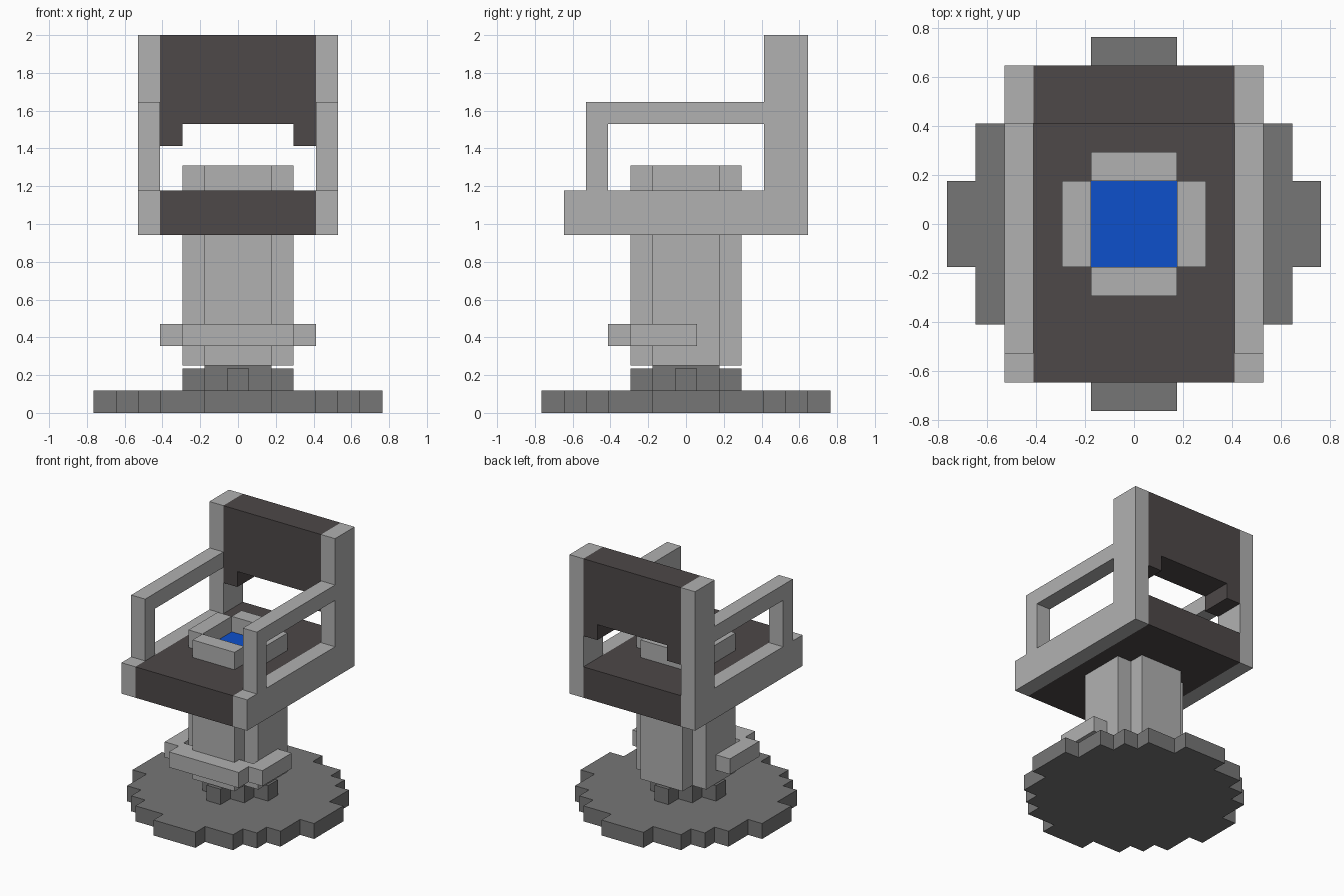
import bpy, bmesh
from mathutils import Vector

if "Cube" in bpy.data.objects:
    bpy.data.objects.remove(bpy.data.objects["Cube"])

U = 2 / 17  # one block of the model


def material(name, rgb):
    m = bpy.data.materials.new(name)
    m.diffuse_color = (*rgb, 1)
    m.use_nodes = True
    m.node_tree.nodes["Principled BSDF"].inputs["Base Color"].default_value = m.diffuse_color
    return m


LIGHT = material("light_grey", (0.44, 0.44, 0.44))
MID = material("mid_grey", (0.18, 0.18, 0.18))
DARK = material("dark_cushion", (0.075, 0.065, 0.065))
BLUE = material("blue_water", (0.004, 0.08, 0.6))


def prism(name, outline, lo, hi, mat, axis="z", mirror=False):
    """Extrude a flat outline (in blocks) from lo to hi along an axis."""
    place = {"x": lambda a, b, c: (c, a, b),
             "y": lambda a, b, c: (a, c, b),
             "z": lambda a, b, c: (a, b, c)}[axis]
    bm = bmesh.new()
    face = bm.faces.new([bm.verts.new(Vector(place(a, b, lo)) * U) for a, b in outline])
    new = bmesh.ops.extrude_face_region(bm, geom=[face])["geom"]
    verts = [g for g in new if isinstance(g, bmesh.types.BMVert)]
    bmesh.ops.translate(bm, verts=verts, vec=Vector(place(0, 0, hi - lo)) * U)
    bmesh.ops.recalc_face_normals(bm, faces=bm.faces)
    me = bpy.data.meshes.new(name)
    bm.to_mesh(me)
    bm.free()
    me.materials.append(mat)
    ob = bpy.data.objects.new(name, me)
    bpy.context.collection.objects.link(ob)
    if mirror:
        ob.modifiers.new("mirror", "MIRROR").use_mirror_merge = False
    return ob


def rect(x0, x1, y0, y1):
    return [(x0, y0), (x1, y0), (x1, y1), (x0, y1)]


def stepped(steps):
    """Four-way symmetric stair outline from (half width, half depth) steps."""
    q = []
    for i, (w, d) in enumerate(steps):
        q.append((w, d))
        if i + 1 < len(steps):
            q.append((steps[i + 1][0], d))
    out = q + [(-x, y) for x, y in reversed(q)]
    return out + [(-x, -y) for x, y in out]


# Round floor plate, star-shaped hub and its spindle
prism("base_plate", stepped([(6.5, 1.5), (5.5, 3.5), (4.5, 4.5), (3.5, 5.5), (1.5, 6.5)]), 0, 1, MID)
prism("base_hub", stepped([(2.5, 0.5), (1.5, 1.5), (0.5, 2.5)]), 1, 2, MID)
prism("spindle", rect(-1.5, 1.5, -1.5, 1.5), 2, 2.3, MID)

# Pedestal column with an open bowl rim at the top
prism("column", stepped([(2.5, 1.5), (1.5, 2.5)]), 2.13, 10, LIGHT)
prism("bowl_side_rim", rect(1.5, 2.5, -1.5, 1.5), 10, 11.13, LIGHT, mirror=True)
for name, y in (("bowl_front_rim", -2.5), ("bowl_back_rim", 1.5)):
    prism(name, rect(-1.5, 1.5, y, y + 1), 10, 11.13, LIGHT)
prism("bowl_water", rect(-1.5, 1.5, -1.5, 1.5), 10, 10.13, BLUE)

# U-shaped footrest around the front of the column
prism("footrest", [(-3.5, 0.5), (-3.5, -2.5), (-2.5, -2.5), (-2.5, -3.5), (2.5, -3.5), (2.5, -2.5),
                   (3.5, -2.5), (3.5, 0.5), (2.5, 0.5), (2.5, -2), (-2.5, -2), (-2.5, 0.5)], 3, 4, LIGHT)

# Dark seat and notched backrest
prism("seat", rect(-3.5, 3.5, -5.5, 5.5), 8, 10, DARK)
prism("backrest", [(-3.5, 12), (-2.5, 12), (-2.5, 13), (2.5, 13), (2.5, 12), (3.5, 12),
                   (3.5, 17), (-3.5, 17)], 3.5, 5.5, DARK, axis="y")

# Side frames and armrests, mirrored left and right
prism("side_frame", [(-5.5, 8), (5.5, 8), (5.5, 17), (3.5, 17), (3.5, 10), (-5.5, 10)],
      3.5, 4.5, LIGHT, axis="x", mirror=True)
prism("armrest", [(-4.5, 10), (-3.5, 10), (-3.5, 13), (3.5, 13), (3.5, 14), (-4.5, 14)],
      3.5, 4.5, LIGHT, axis="x", mirror=True)
